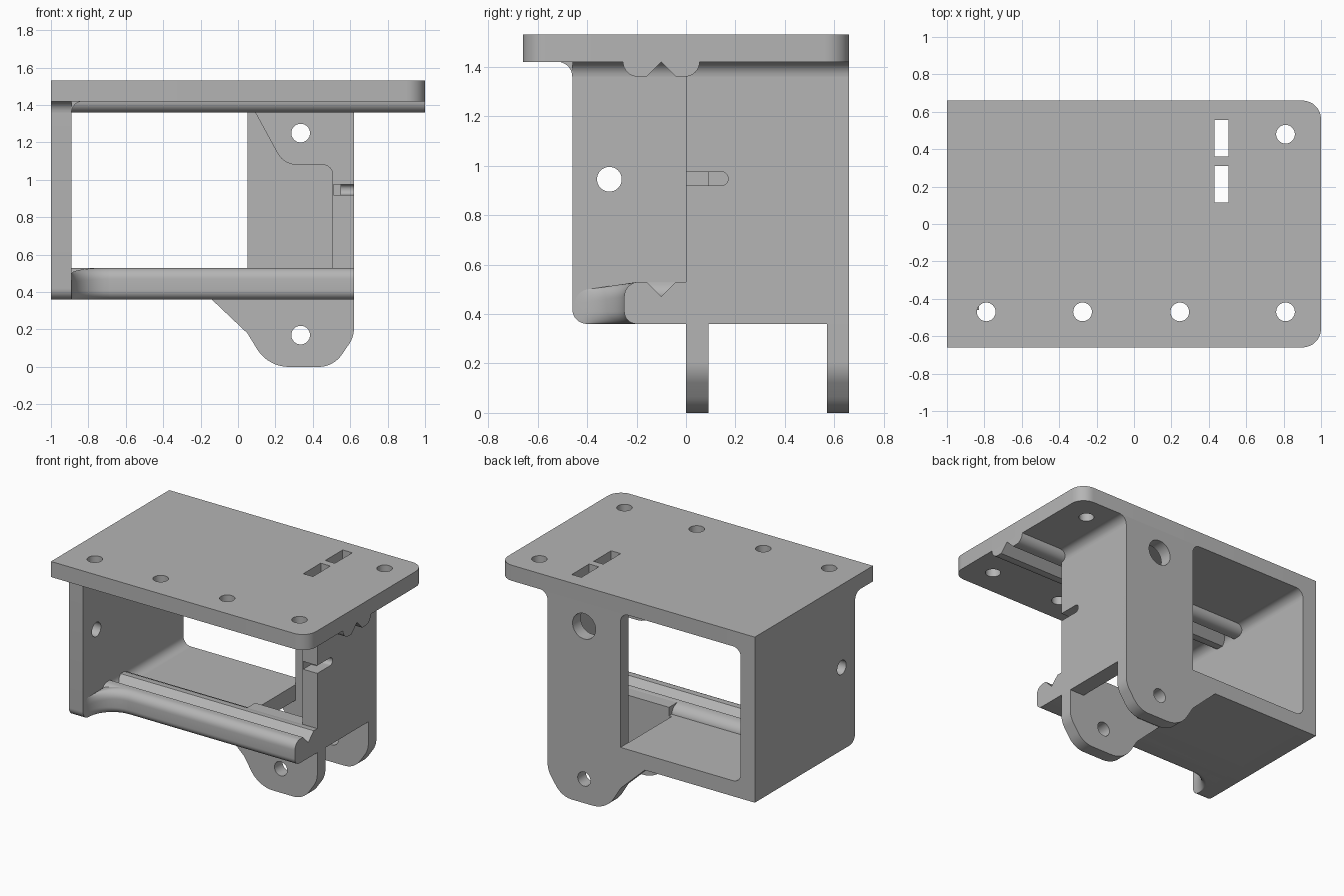
import bpy, bmesh, math
from mathutils import Vector

if "Cube" in bpy.data.objects:
    bpy.data.objects.remove(bpy.data.objects["Cube"], do_unlink=True)

grey = bpy.data.materials.new("plain grey")
grey.use_nodes = True
colour = (0.46, 0.46, 0.46, 1)
grey.diffuse_color = colour
grey.node_tree.nodes["Principled BSDF"].inputs["Base Color"].default_value = colour

AXES = {"x": lambda a, b, t: (t, a, b),
        "y": lambda a, b, t: (a, t, b),
        "z": lambda a, b, t: (a, b, t)}
parts = []


def rounded(points, steps=8):
    """Round each corner that has a radius as its third value."""
    out = []
    for i, p in enumerate(points):
        c = Vector(p[:2])
        if len(p) == 2:
            out.append(c)
            continue
        u = (Vector(points[i - 1][:2]) - c).normalized()
        v = (Vector(points[(i + 1) % len(points)][:2]) - c).normalized()
        half = u.angle(v) / 2
        centre = c + (u + v).normalized() * p[2] / math.sin(half)
        start = c + u * p[2] / math.tan(half) - centre
        sweep = start.angle_signed(c + v * p[2] / math.tan(half) - centre)
        for k in range(steps + 1):
            a = -sweep * k / steps
            out.append(centre + Vector((start.x * math.cos(a) - start.y * math.sin(a),
                                        start.x * math.sin(a) + start.y * math.cos(a))))
    return out


def loft(name, sections):
    """Skin a list of matching closed sections and cap both ends."""
    bm = bmesh.new()
    rings = [[bm.verts.new(p) for p in s] for s in sections]
    n = len(rings[0])
    for r, s in zip(rings, rings[1:]):
        for i in range(n):
            bm.faces.new((r[i], r[(i + 1) % n], s[(i + 1) % n], s[i]))
    bm.faces.new(rings[0])
    bm.faces.new(rings[-1])
    bmesh.ops.recalc_face_normals(bm, faces=bm.faces)
    mesh = bpy.data.meshes.new(name)
    bm.to_mesh(mesh)
    bm.free()
    mesh.materials.append(grey)
    ob = bpy.data.objects.new(name, mesh)
    bpy.context.collection.objects.link(ob)
    return ob


def prism(name, axis, points, lo, hi, keep=True):
    pts = rounded(points)
    ob = loft(name, [[AXES[axis](p[0], p[1], t) for p in pts] for t in (lo, hi)])
    if keep:
        parts.append(ob)
    return ob


def box(a0, a1, b0, b1):
    return [(a0, b0), (a1, b0), (a1, b1), (a0, b1)]


def disc(a, b, r):
    return [(a + r * math.cos(k * math.tau / 32), b + r * math.sin(k * math.tau / 32))
            for k in range(32)]


def cut(ob, axis, points, lo, hi):
    cutter = prism("cutter", axis, points, lo, hi, keep=False)
    cutter.hide_render = True
    mod = ob.modifiers.new("cut", "BOOLEAN")
    mod.operation, mod.solver, mod.object = "DIFFERENCE", "EXACT", cutter
    bpy.context.view_layer.update()
    mesh = bpy.data.meshes.new_from_object(ob.evaluated_get(bpy.context.evaluated_depsgraph_get()))
    ob.modifiers.clear()
    ob.data = mesh
    bpy.data.objects.remove(cutter, do_unlink=True)


def fillet(name, axis, a, b, da, db, r, lo, hi):
    """Concave fillet strip in the corner (a, b), opening towards (da, db)."""
    arc = [(a + da * r * (1 - math.sin(t)), b + db * r * (1 - math.cos(t)))
           for t in (k * math.pi / 16 for k in range(9))]
    prism(name, axis, [(a, b)] + arc, lo, hi)


# top plate with screw holes and two strap slots
plate = prism("top_plate", "z", [(-1, -0.66), (1, -0.66, 0.1), (1, 0.66, 0.1), (-1, 0.66)], 1.42, 1.53)
for x, y in ((-0.79, -0.47), (-0.275, -0.47), (0.245, -0.47), (0.81, -0.47), (0.81, 0.48)):
    cut(plate, "z", disc(x, y, 0.05), 1.3, 1.6)
for y in (0.115, 0.36):
    cut(plate, "z", box(0.43, 0.505, y, y + 0.195), 1.3, 1.6)

# solid side wall with a hole
wall = prism("end_wall", "x", [(-0.46, 0.36, 0.06), (0.66, 0.36), (0.66, 1.42), (-0.46, 1.42)], -1, -0.89)
cut(wall, "x", disc(-0.31, 0.945, 0.05), -1.1, -0.8)
fillet("end_wall_front_fillet", "x", -0.46, 1.42, -1, -1, 0.06, -1, -0.89)
fillet("end_wall_top_fillet", "y", -0.89, 1.42, 1, -1, 0.06, -0.46, 0.66)
fillet("end_wall_floor_fillet", "y", -0.89, 0.47, 1, 1, 0.06, -0.2, 0.66)

# floor, open between the lugs
prism("floor", "z", box(-0.9, 0.05, -0.1, 0.66), 0.36, 0.47)
prism("floor_front_strip", "z", box(0.05, 0.62, -0.1, 0.09), 0.36, 0.47)

# grooved rails on the floor and under the plate
prism("lower_rail", "x", [(-0.25, 0.36, 0.05), (0.06, 0.36), (0.06, 0.47), (0.055, 0.49), (0.035, 0.515),
                          (0, 0.53), (-0.04, 0.53), (-0.1, 0.47), (-0.16, 0.53), (-0.25, 0.53, 0.06)],
      -0.9, 0.62)
prism("upper_rail", "x", [(-0.255, 1.43), (-0.255, 1.36, 0.06), (-0.16, 1.36), (-0.1, 1.42),
                          (-0.04, 1.36), (0.055, 1.36, 0.06), (0.055, 1.43)], -0.9, 1)

# flare where the lower rail meets the end wall
sections = []
for k in range(13):
    t = k / 12 * math.pi / 2
    front = -0.25 - 0.2 * (1 - math.sin(t))
    top = 0.53 - 0.03 * (1 - math.sin(t))
    nose = rounded([(front, 0.36, 0.05), (-0.17, 0.36), (-0.17, top), (front, top, 0.06)])
    sections.append([(-0.89 + 0.2 * (1 - math.cos(t)), p[0], p[1]) for p in nose])
parts.append(loft("rail_flare", sections))

# slotted side wall
slotted = prism("slotted_wall", "z", box(0.505, 0.62, 0, 0.66), 0.36, 1.42)
cut(slotted, "x", [(-0.1, 0.92), (0.17, 0.92, 0.026), (0.17, 0.975, 0.026), (-0.1, 0.975)], 0.55, 0.7)
cut(slotted, "x", box(-0.1, 0.09, 0.92, 0.975), 0.51, 0.7)
fillet("slotted_wall_fillet", "y", 0.62, 1.42, 1, -1, 0.06, 0, 0.66)

# rear pillar with its lug, and the matching front lug
lug = [(0.62, 0.16, 0.15), (0.51, 0, 0.15), (0.16, 0, 0.2), (0.05, 0.18, 0.05), (-0.14, 0.36)]
pillar = prism("rear_pillar", "y", [(0.62, 1.42)] + lug + [(-0.14, 0.4), (0.05, 0.4), (0.05, 1.42)], 0.57, 0.66)
front_lug = prism("front_lug", "y", [(0.62, 0.4)] + lug + [(-0.14, 0.4)], 0, 0.09)
for part in (pillar, front_lug):
    cut(part, "y", disc(0.335, 0.17, 0.05), -0.2, 0.9)
cut(pillar, "y", disc(0.335, 1.25, 0.09), 0.4, 0.9)
fillet("pillar_top_fillet", "y", 0.05, 1.42, -1, -1, 0.06, 0.57, 0.66)
prism("front_lug_ledge", "y", box(0.07, 0.62, 0.36, 0.53), 0, 0.09)

# front gusset under the plate
gusset = prism("front_gusset", "y", [(0.58, 1.42), (0.06, 1.42), (0.245, 1.08, 0.12), (0.505, 1.08, 0.05),
                                     (0.505, 1.0), (0.58, 1.0)], 0, 0.09)
cut(gusset, "y", disc(0.335, 1.25, 0.05), -0.2, 0.3)

# smooth curved surfaces while keeping edges crisp
bpy.ops.object.select_all(action="DESELECT")
for ob in parts:
    ob.select_set(True)
bpy.context.view_layer.objects.active = parts[0]
bpy.ops.object.shade_smooth_by_angle(angle=math.radians(30))
